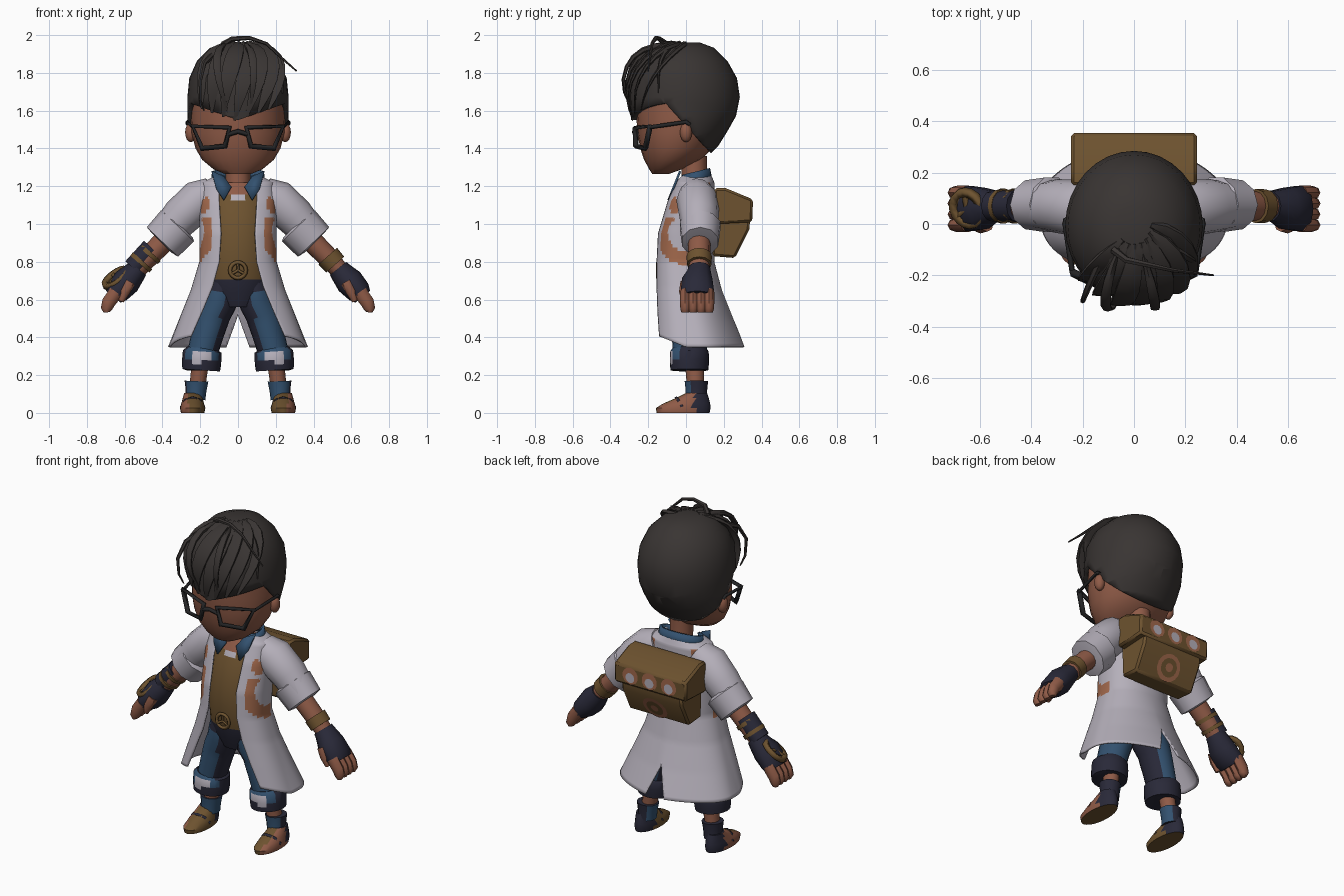
import bpy, bmesh
from math import sin, cos, pi, asin, radians, hypot, copysign
from mathutils import Vector, Matrix

if "Cube" in bpy.data.objects:
    bpy.data.objects.remove(bpy.data.objects["Cube"])

X, Y, Z = Vector((1, 0, 0)), Vector((0, 1, 0)), Vector((0, 0, 1))
MATS = {}
for name, rgb in {"coat": (.46, .43, .49), "skin": (.275, .104, .063), "hair": (.041, .035, .033),
                  "blue": (.033, .083, .16), "navy": (.022, .022, .040), "brown": (.155, .086, .029),
                  "rust": (.36, .14, .072), "frame": (.018, .018, .019)}.items():
    m = MATS[name] = bpy.data.materials.new(name + "_colour")
    m.use_nodes = True
    m.diffuse_color = (*rgb, 1)
    bsdf = next(n for n in m.node_tree.nodes if n.type == 'BSDF_PRINCIPLED')
    bsdf.inputs["Base Color"].default_value = (*rgb, 1)
    bsdf.inputs["Roughness"].default_value = .9


def finish(name, bm, mat, angle=45):
    bmesh.ops.recalc_face_normals(bm, faces=bm.faces[:])
    me = bpy.data.meshes.new(name)
    bm.to_mesh(me)
    bm.free()
    me.materials.append(MATS[mat])
    for p in me.polygons:
        p.use_smooth = True
    me.set_sharp_from_angle(angle=radians(angle))
    ob = bpy.data.objects.new(name, me)
    bpy.context.collection.objects.link(ob)
    return ob


def paint(ob, mat, rule):
    ob.data.materials.append(MATS[mat])
    for p in ob.data.polygons:
        if rule(p.center, p.normal):
            p.material_index = len(ob.data.materials) - 1


def skin(name, rows, mat, closed=True, angle=45):
    bm = bmesh.new()
    rows = [[bm.verts.new(p) for p in r] for r in rows]
    n = len(rows[0])
    for a, b in zip(rows, rows[1:]):
        for i in range(n if closed else n - 1):
            j = (i + 1) % n
            bm.faces.new((a[i], a[j], b[j], b[i]))
    if closed:
        bm.faces.new(rows[0])
        bm.faces.new(rows[-1])
    return finish(name, bm, mat, angle)


def tube(name, pts, mat, n=12, ref=Y, axis=None):
    """Each point is x, y, z, radius across, radius along ref."""
    c = [Vector(p[:3]) for p in pts]
    rows = []
    for i, p in enumerate(pts):
        t = axis or (c[min(i + 1, len(c) - 1)] - c[max(i - 1, 0)]).normalized()
        u = ref.cross(t).normalized()
        v = t.cross(u)
        rows.append([c[i] + u * p[3] * cos(k * 2 * pi / n) + v * p[-1] * sin(k * 2 * pi / n) for k in range(n)])
    return skin(name, rows, mat)


def stack(name, rings, mat, cx=0, n=24):
    """Each ring is z, half width, front y, back y."""
    return tube(name, [(cx, (f + b) / 2, z, r, (b - f) / 2) for z, r, f, b in rings], mat, n, axis=Z)


def wire(name, pts, r, mat, cyclic=False):
    cu = bpy.data.curves.new(name, 'CURVE')
    cu.dimensions = '3D'
    cu.bevel_depth, cu.bevel_resolution = r, 0
    sp = cu.splines.new('POLY')
    sp.points.add(len(pts) - 1)
    for q, p in zip(sp.points, pts):
        q.co = (*p, 1)
    sp.use_cyclic_u = cyclic
    cu.materials.append(MATS[mat])
    bpy.context.collection.objects.link(bpy.data.objects.new(name, cu))


def cut(ob, planes, drop):
    bm = bmesh.new()
    bm.from_mesh(ob.data)
    for co, no in planes:
        bmesh.ops.bisect_plane(bm, geom=bm.verts[:] + bm.edges[:] + bm.faces[:], plane_co=co, plane_no=no)
    gone = [f for f in bm.faces if drop(f.calc_center_median())]
    bmesh.ops.delete(bm, geom=gone, context='FACES')
    bm.to_mesh(ob.data)
    bm.free()


def thicken(ob, t, offset=-1):
    m = ob.modifiers.new("thickness", 'SOLIDIFY')
    m.thickness, m.offset = t, offset


def ball(name, c, size, mat):
    bm = bmesh.new()
    bmesh.ops.create_uvsphere(bm, u_segments=12, v_segments=8, radius=1,
                              matrix=Matrix.Translation(c) @ Matrix.Diagonal((*size, 1)))
    return finish(name, bm, mat, 180)


def wheel(name, c, u, v, r, rim):
    c = Vector(c)
    wire(name + "_rim", [c + (u * cos(i * pi / 8) + v * sin(i * pi / 8)) * r for i in range(16)], rim, "brown", True)
    for i in range(3):
        a = pi / 2 + i * 2 * pi / 3
        wire(name + "_spoke", [c, c + (u * cos(a) + v * sin(a)) * r], rim * .7, "brown")


# Head and ears
HEAD = [(1.265, .07, -.178, -.09), (1.29, .13, -.195, -.02), (1.34, .19, -.222, .08), (1.40, .225, -.242, .14),
        (1.48, .245, -.258, .19), (1.56, .25, -.262, .235), (1.66, .25, -.268, .255), (1.76, .24, -.262, .24),
        (1.85, .20, -.22, .19), (1.92, .13, -.15, .12), (1.95, .05, -.08, .04)]
stack("head", HEAD, "skin")
stack("neck", [(1.12, .08, -.03, .12), (1.22, .065, -.02, .11), (1.36, .065, -.03, .11)], "skin", n=12)
for s in (1, -1):
    ball("ear", (s * .25, .0, 1.485), (.03, .032, .052), "skin")

# Hair cap, cut along a sloping nape line and a pointed fringe
hair = stack("hair_cap", [(z + .012, r + .018, f - .03, b + .03) for z, r, f, b in HEAD[1:]], "hair", n=32)
cut(hair, [((0, 0, 1.52), (0, 1.1, 1)), ((0, 0, 1.55), (.35, 0, 1)), ((0, 0, 1.55), (-.35, 0, 1))],
    lambda c: c.z + 1.1 * c.y < 1.52 and not (c.y < 0 and c.z - .35 * abs(c.x) > 1.55))
thicken(hair, .03)


# Locks swept over the cap from the crown to the fringe
def lock(a0, a1, p0, p1, lift, w):
    pts = []
    for i in range(9):
        t = i / 8
        a, p = radians(a0 + (a1 - a0) * t ** .8), radians(p0 + (p1 - p0) * t)
        k = 1.0 + lift * sin(pi * min(1, t * 1.1))
        wide = w * (.25 + sin(pi * t)) * (1 - .5 * t)
        pts.append((.268 * k * sin(p) * sin(a), -.005 - .3 * k * sin(p) * cos(a), 1.66 + .3 * k * cos(p), .018 * (1.1 - t), wide))
    tube("hair_lock", pts, "hair", 6, X)


for i in range(7):
    lock(-40 + i * 22, -46 + i * 14, 14, 112 - 4 * abs(i - 3), .05 + .03 * (i % 3), .055)
for a0, a1, p1, lift in ((-35, -12, 104, .25), (20, 14, 102, .22), (60, 62, 84, .12)):
    lock(a0, a1, 22, p1, lift, .024)


def stray(path, ref):
    n = len(path) - 1
    tube("stray_lock", [(*p, .004 + .012 * (1 - i / n), .004 + .012 * (1 - i / n)) for i, p in enumerate(path)], "hair", 6, ref)


stray([(-.08, -.1, 1.95), (-.03, -.14, 1.98), (.06, -.16, 1.985), (.15, -.18, 1.955), (.23, -.19, 1.88), (.31, -.2, 1.81)], Y)
stray([(-.13, -.14, 1.9), (-.18, -.25, 1.85), (-.2, -.30, 1.76), (-.2, -.29, 1.66), (-.18, -.27, 1.6)], X)

# Glasses
for s in (1, -1):
    wire("glasses_rim", [(s * x, y, z) for x, y, z in ((.24, -.19, 1.518), (.045, -.268, 1.51), (.068, -.265, 1.412), (.19, -.215, 1.40))], .016, "frame", True)
    wire("glasses_temple", [(s * .24, -.19, 1.512), (s * .268, 0, 1.54), (s * .265, .02, 1.525)], .011, "frame")
wire("glasses_bridge", [(-.05, -.268, 1.475), (0, -.275, 1.49), (.05, -.268, 1.475)], .013, "frame")

# Shirt, buckle and blue collar
shirt = stack("shirt", [(.56, .10, -.08, .11), (.64, .155, -.11, .12), (.705, .165, -.125, .12), (.80, .165, -.14, .12),
                        (.95, .165, -.14, .13), (1.08, .16, -.105, .13), (1.125, .15, -.085, .13), (1.155, .14, -.073, .13),
                        (1.22, .09, -.03, .11)], "brown")
paint(shirt, "navy", lambda c, n: c.z < .705)
paint(shirt, "skin", lambda c, n: c.z > 1.155)
paint(shirt, "coat", lambda c, n: 1.125 < c.z < 1.155 and abs(c.x) < .03)
wheel("buckle", (0, -.148, .755), X, Z, .042, .011)
rows = []
for z, rx, ry in ((1.20, .14, .09), (1.275, .13, .075)):
    ring = [radians(35 + 290 * i / 20) for i in range(21)]
    rows.append([(rx * sin(a), .045 - ry * cos(a), z - .02 * cos(a)) for a in ring])
thicken(skin("shirt_collar", rows, "blue", False), .015, 0)
for s in (1, -1):
    bm = bmesh.new()
    bm.faces.new([bm.verts.new((s * x, -.035 - (1.27 - z) * .4, z)) for x, z in
                  ((.14, 1.28), (.075, 1.25), (.035, 1.195), (.075, 1.125), (.115, 1.185))])
    thicken(finish("collar_flap", bm, "blue"), .012, 0)

# Long open coat: z, half width, front y, back y, half opening
COAT = [(1.255, .12, -.04, .135, .09), (1.22, .19, -.06, .15, .10), (1.12, .205, -.105, .155, .10),
        (.95, .205, -.155, .155, .09), (.80, .205, -.165, .15, .10), (.65, .25, -.17, .19, .135),
        (.50, .31, -.175, .25, .19), (.35, .37, -.18, .32, .25)]
rows = []
for a, b in zip(COAT, COAT[1:]):
    for k in range(9 if b is COAT[-1] else 8):
        z, r, f, back, gap = (p + (q - p) * k / 8 for p, q in zip(a, b))
        t0 = asin((gap / r) ** (1 / .75))
        flare = max(0, min(1, (.8 - z) / .45))
        row = []
        for i in range(97):
            t = t0 + (2 * pi - 2 * t0) * i / 96
            ex, ey = (.75, .75) if cos(t) > 0 else (.95 + .5 * flare, .95)
            y = (f + back) / 2 - (back - f) / 2 * copysign(abs(cos(t)) ** ey, cos(t))
            rise = .07 * max(0, -y / .18) * flare
            row.append((r * copysign(abs(sin(t)) ** ex, sin(t)), y, z + rise))
        rows.append(row)
coat = skin("coat", rows, "coat", False, 60)
cut(coat, [((0, 0, .52), (s, 0, .375)) for s in (1, -1)], lambda c: c.y > .1 and abs(c.x) < .375 * (.52 - c.z))
paint(coat, "rust", lambda c, n: (abs(c.x) > .138 and c.y < .03 and c.z < 1.03 and .095 < hypot(c.y, c.z - .95) < .165)
      or (abs(c.x) > .15 and hypot((c.y + .06) * 1.3, c.z - 1.1) < .04)
      or (c.y > .07 and 1.08 < c.z < 1.215 and .125 < abs(c.x) < .2))
thicken(coat, .01)

for s in (1, -1):
    side = "left" if s > 0 else "right"

    def limb(name, pts, mat, n=12):
        return tube(side + "_" + name, [(s * p[0], *p[1:]) for p in pts], mat, n)

    # Sleeve, rolled cuff, forearm
    limb("sleeve", [(.13, .055, 1.17, .082, .085), (.20, .06, 1.13, .11, .112), (.30, .07, 1.04, .105, .105), (.38, .07, .95, .09, .09)], "coat")
    limb("sleeve_cuff", [(.31, .075, 1.0, .10, .095), (.32, .075, .99, .12, .112), (.40, .075, .905, .114, .10), (.405, .075, .90, .07, .07)], "coat", 10)
    limb("forearm", [(.36, .07, .94, .06, .06), (.48, .07, .82, .055, .058), (.555, .07, .735, .045, .05)], "skin")
    if s > 0:
        limb("wrist_band", [(.475, .07, .83, .066, .067), (.515, .07, .785, .063, .065)], "brown")
    else:
        limb("wrist_guard", [(.455, .07, .872, .058, .062), (.555, .07, .765, .056, .06)], "navy")
        for d in (.46, .505):
            limb("guard_strap", [(d, .07, 1.31 - d, .068, .069), (d + .015, .07, 1.293 - d, .067, .068)], "brown")
        wheel("wrist_wheel", (-.648, .06, .715), Vector((.8, 0, .6)), Vector((-.2, .94, .27)), .068, .02)
    # Fingerless glove and fingers
    limb("glove", [(.53, .07, .765, .055, .06), (.55, .07, .74, .062, .065), (.59, .06, .695, .075, .085),
                   (.64, .06, .64, .066, .092), (.66, .06, .615, .05, .085)], "navy", 10)
    for i in range(4):
        y = -.004 + i * .042
        limb("finger", [(.645, y, .64, .038, .028), (.685, y, .585, .036, .028), (.697, y, .55, .03, .026), (.695, y, .532, .016, .02)], "skin", 8)
    limb("thumb", [(.575, .0, .69, .03, .03), (.60, -.012, .64, .027, .025), (.618, -.01, .59, .014, .014)], "skin", 8)

    # Jeans leg and rolled, frayed hem
    leg = limb("jeans", [(.08, .015, .70, .085, .11), (.09, .015, .64, .09, .11), (.10, .015, .58, .092, .11), (.13, .02, .52, .09, .10),
                         (.145, .02, .47, .088, .098), (.16, .02, .42, .085, .095), (.19, .02, .31, .08, .09)], "blue", 20)
    paint(leg, "navy", lambda c, n: (c.z > .62 and abs(c.x) < .13) or abs(c.x) < .06 + .22 * (.62 - c.z))
    hem = limb("jeans_hem", [(.195, .018, .225, .075, .075), (.195, .018, .226, .10, .10), (.193, .018, .255, .103, .103),
                             (.192, .018, .28, .104, .104), (.19, .018, .325, .102, .102), (.188, .018, .342, .08, .09)], "navy", 24)
    paint(hem, "blue", lambda c, n: c.z > .28 and n.y < -.4)
    paint(hem, "coat", lambda c, n: n.y < -.3 and ((.28 < c.z < .33 and .14 < abs(c.x) < .25) or (.255 < c.z < .28 and .19 < abs(c.x) < .24)))

    # Ankle, sock, shoe with a strap
    limb("ankle", [(.20, .045, .26, .045, .05), (.215, .05, .14, .042, .045)], "skin")
    sock = limb("sock", [(.225, .055, .07, .052, .058), (.222, .055, .12, .055, .057), (.22, .055, .168, .063, .062)], "blue")
    paint(sock, "navy", lambda c, n: n.y > -.3 and s * n.x > -.5)
    shoe = stack(side + "_shoe", [(0, .062, -.155, .125), (.025, .067, -.16, .13), (.05, .06, -.12, .128),
                                  (.08, .052, -.05, .12), (.105, .045, .0, .112)], "brown", s * .24, 24)
    paint(shoe, "skin", lambda c, n: s * n.x > .3 and n.z > -.5)
    paint(shoe, "navy", lambda c, n: c.y > .04)
    wire(side + "_shoe_strap", [(s * .24 + x, y, z) for x, y, z in
                                ((-.06, -.02, .03), (-.04, -.04, .065), (0, -.052, .078), (.04, -.04, .065), (.06, -.02, .03))], .01, "navy")


# Backpack with overhanging flap
def prism(name, profile, half, mat):
    bm = bmesh.new()
    f = bm.faces.new([bm.verts.new((-half, y, z)) for y, z in profile])
    new = bmesh.ops.extrude_face_region(bm, geom=[f])["geom"]
    bmesh.ops.translate(bm, vec=X * 2 * half, verts=[v for v in new if isinstance(v, bmesh.types.BMVert)])
    b = finish(name, bm, mat, 30).modifiers.new("soft_edge", 'BEVEL')
    b.width, b.segments = .012, 1


prism("backpack_body", [(.13, 1.05), (.34, 1.03), (.335, .97), (.26, .82), (.14, .83)], .205, "brown")
prism("backpack_flap", [(.15, 1.19), (.21, 1.19), (.355, 1.13), (.35, 1.01), (.15, 1.0)], .245, "brown")


def spot(name, x, y, z, r, mat, tilt=-90):
    bm = bmesh.new()
    bmesh.ops.create_circle(bm, cap_ends=True, segments=14, radius=r,
                            matrix=Matrix.Translation((x, y, z)) @ Matrix.Rotation(radians(tilt), 4, 'X'))
    finish(name, bm, mat)


for x in (-.13, 0, .13):
    spot("flap_ring", x, .357, 1.075, .052, "rust")
    spot("flap_dot", x, .36, 1.065, .03, "coat")
for i, (r, mat) in enumerate(((.08, "rust"), (.055, "brown"), (.025, "rust"))):
    spot("pack_swirl", 0, .3 + i * .003, .893, r, mat, -116.6)
